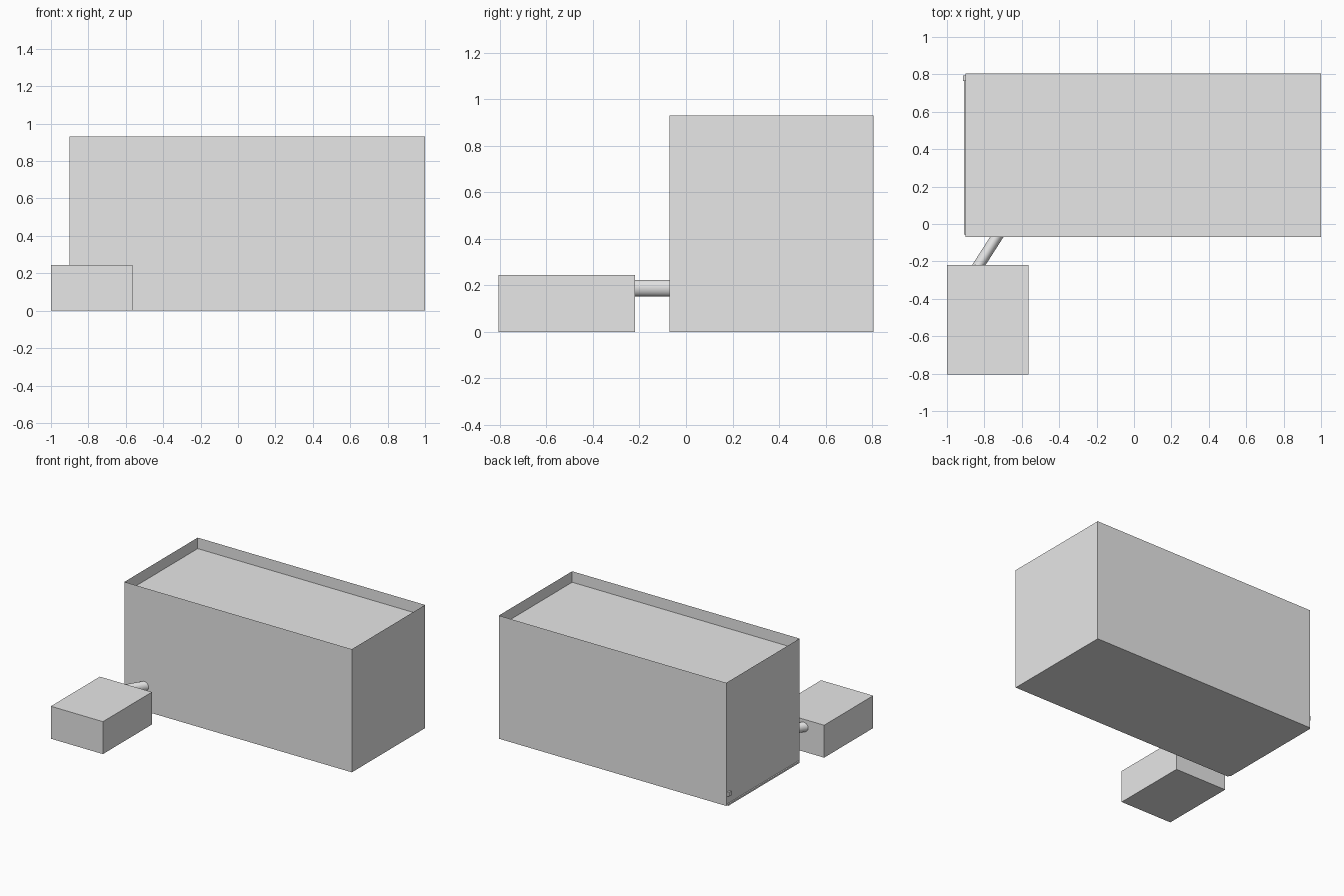
import bpy, bmesh, math
from mathutils import Matrix, Vector

if "Cube" in bpy.data.objects:
    bpy.data.objects.remove(bpy.data.objects["Cube"])

grey = bpy.data.materials.new("light_grey")
grey.diffuse_color = (0.8, 0.8, 0.8, 1)
grey.use_nodes = True
grey.node_tree.nodes["Principled BSDF"].inputs["Base Color"].default_value = grey.diffuse_color


def finish(name, bm):
    mesh = bpy.data.meshes.new(name)
    bm.to_mesh(mesh)
    bm.free()
    mesh.materials.append(grey)
    obj = bpy.data.objects.new(name, mesh)
    bpy.context.collection.objects.link(obj)
    return obj


def box(name, lo, hi, open_top=False):
    lo, hi = Vector(lo), Vector(hi)
    bm = bmesh.new()
    bmesh.ops.create_cube(bm, size=1, matrix=Matrix.Translation((lo + hi) / 2)
                          @ Matrix.Diagonal((*(hi - lo), 1)))
    if open_top:
        bm.normal_update()
        top = [f for f in bm.faces if f.normal.z > 0.9]
        bmesh.ops.delete(bm, geom=top, context='FACES_ONLY')
    return finish(name, bm)


# Main building: thin parapet walls around a sunken flat roof
box("main_walls", (-0.90, -0.07, 0), (1.0, 0.805, 0.93), open_top=True)
bm = bmesh.new()
bmesh.ops.create_grid(bm, x_segments=1, y_segments=1, size=0.5,
                      matrix=Matrix.Translation((0.05, 0.3675, 0.847))
                      @ Matrix.Diagonal((1.9, 0.875, 1, 1)))
finish("sunken_roof", bm)

# Small annex building
box("annex", (-1.0, -0.805, 0), (-0.565, -0.22, 0.245))

# Thin sill and small bracket on the left wall
box("left_sill", (-0.91, -0.055, 0), (-0.90, 0.795, 0.012))
box("left_bracket", (-0.915, 0.765, 0.07), (-0.90, 0.795, 0.10))

# Slanted connecting pipe, cut flush with both buildings
bm = bmesh.new()
bmesh.ops.create_cone(bm, cap_ends=True, segments=32, radius1=0.036, radius2=0.036,
                      depth=0.15, matrix=Matrix.Rotation(math.pi / 2, 4, 'X'))
for v in bm.verts:
    v.co.x += v.co.y * 0.64 - 0.782
    v.co.y -= 0.145
    v.co.z += 0.187
pipe = finish("connecting_pipe", bm)
bpy.context.view_layer.objects.active = pipe
pipe.select_set(True)
bpy.ops.object.shade_smooth_by_angle(angle=math.radians(30))
